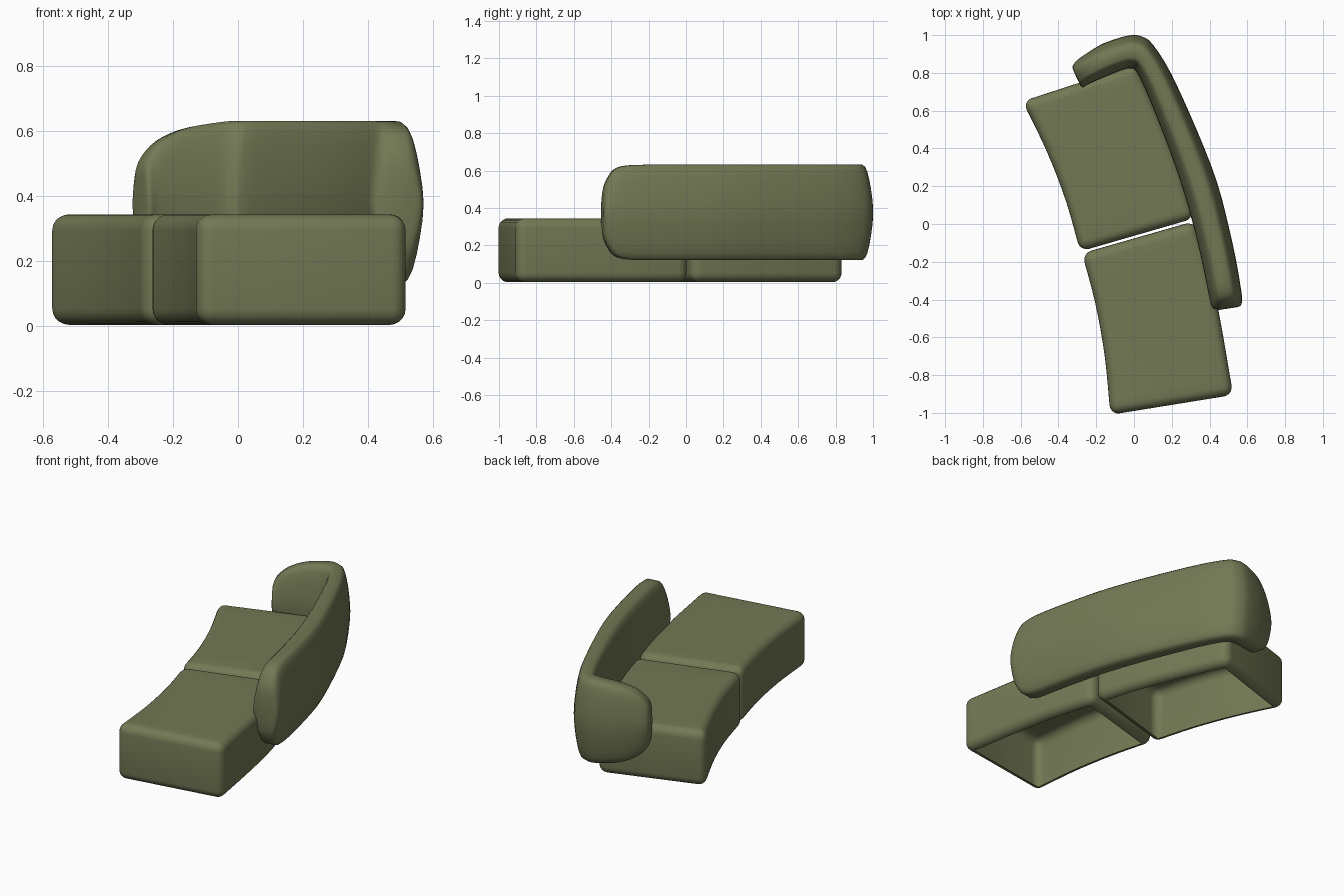
import bpy, bmesh
from mathutils import Vector

if "Cube" in bpy.data.objects:
    bpy.data.objects.remove(bpy.data.objects["Cube"])

fabric = bpy.data.materials.new("olive_fabric")
fabric.diffuse_color = (0.17, 0.19, 0.09, 1)
fabric.use_nodes = True
fabric.node_tree.nodes["Principled BSDF"].inputs["Base Color"].default_value = fabric.diffuse_color


def smooth_path(pts, steps):
    """Catmull-Rom resampling of vectors of any size."""
    pts = [Vector(p) for p in pts]
    ext = [pts[0] * 2 - pts[1]] + pts + [pts[-1] * 2 - pts[-2]]
    out = []
    for a, b, c, d in zip(ext, ext[1:], ext[2:], ext[3:]):
        for k in range(steps):
            t = k / steps
            out.append(0.5 * (2 * b + (c - a) * t + (2 * a - 5 * b + 4 * c - d) * t ** 2
                              + (3 * b - a - 3 * c + d) * t ** 3))
    return out + [pts[-1]]


def finish(bm, name, angle):
    mesh = bpy.data.meshes.new(name)
    bm.to_mesh(mesh)
    bm.free()
    mesh.materials.append(fabric)
    ob = bpy.data.objects.new(name, mesh)
    bpy.context.collection.objects.link(ob)
    bpy.ops.object.select_all(action='DESELECT')
    ob.select_set(True)
    bpy.context.view_layer.objects.active = ob
    bpy.ops.object.shade_smooth_by_angle(angle=angle)
    return ob


def seat(name, left, right, height=0.344, radius=0.05):
    """Curved block with rounded edges and an open underside."""
    outline = smooth_path(left, 4) + smooth_path(right, 4)
    bm = bmesh.new()
    base = bm.faces.new([bm.verts.new((p.x, p.y, 0.003)) for p in outline])
    top = bmesh.ops.extrude_face_region(bm, geom=[base], use_keep_orig=True)["geom"]
    bmesh.ops.translate(bm, vec=(0, 0, height - 0.003),
                        verts=[v for v in top if isinstance(v, bmesh.types.BMVert)])
    bmesh.ops.recalc_face_normals(bm, faces=bm.faces)
    sharp = [e for e in bm.edges if e.calc_face_angle(0) > 0.6]
    bmesh.ops.bevel(bm, geom=sharp, offset=radius, segments=5, profile=0.5, affect='EDGES')
    bottom = [f for f in bm.faces if f.normal.z < -0.99 and f.calc_center_median().z < 0.0035]
    bmesh.ops.delete(bm, geom=bottom, context='FACES')
    return finish(bm, name, 0.7)


# Two curved seats, each outlined by its front edge and its back edge
seat("front_seat",
     [(-0.275, -0.155), (-0.205, -0.42), (-0.155, -0.70), (-0.125, -1.01)],
     [(0.525, -0.905), (0.455, -0.50), (0.395, -0.22), (0.32, 0.015)])
seat("rear_seat",
     [(0.32, 0.03), (0.245, 0.28), (0.14, 0.55), (0.01, 0.845)],
     [(-0.59, 0.65), (-0.46, 0.38), (-0.36, 0.12), (-0.285, -0.145)])

# Wraparound backrest: outer x, y, inner x, y and half height at each station
stations = [
    (-0.318, 0.805, -0.285, 0.735, 0.06), (-0.325, 0.835, -0.272, 0.722, 0.12),
    (-0.300, 0.868, -0.250, 0.735, 0.165), (-0.245, 0.907, -0.215, 0.752, 0.205),
    (-0.160, 0.957, -0.150, 0.780, 0.235), (-0.030, 0.998, -0.055, 0.818, 0.253),
    (0.040, 0.993, -0.020, 0.822, 0.255), (0.100, 0.950, 0.010, 0.810, 0.255),
    (0.200, 0.790, 0.070, 0.690, 0.255), (0.340, 0.480, 0.185, 0.400, 0.255),
    (0.440, 0.220, 0.265, 0.165, 0.255), (0.503, -0.020, 0.325, -0.050, 0.255),
    (0.542, -0.200, 0.365, -0.225, 0.255), (0.561, -0.310, 0.387, -0.335, 0.25),
    (0.570, -0.370, 0.400, -0.395, 0.23), (0.572, -0.405, 0.407, -0.425, 0.19),
    (0.566, -0.430, 0.420, -0.447, 0.14), (0.548, -0.440, 0.450, -0.455, 0.08)]

# Pillow-like cross-section, one quarter mirrored into four
quarter = [(1, 0), (0.96, 0.24), (0.87, 0.48), (0.77, 0.68), (0.65, 0.85), (0.52, 0.95), (0.36, 1)]
half = quarter + [(-u, v) for u, v in reversed(quarter)]
section = half + [(u, -v) for u, v in reversed(half[1:-1])]

bm = bmesh.new()
rings = []
for ox, oy, ix, iy, h in smooth_path(stations, 3):
    outer, inner = Vector((ox, oy, 0.376)), Vector((ix, iy, 0.376))
    mid, side = (outer + inner) / 2, (outer - inner) / 2
    rings.append([bm.verts.new(mid + side * u + Vector((0, 0, h * v))) for u, v in section])
for a, b in zip(rings, rings[1:]):
    for i in range(len(section)):
        j = (i + 1) % len(section)
        bm.faces.new((a[i], a[j], b[j], b[i]))
bm.faces.new(rings[0])
bm.faces.new(rings[-1])
bmesh.ops.recalc_face_normals(bm, faces=bm.faces)
finish(bm, "backrest", 1.0)
